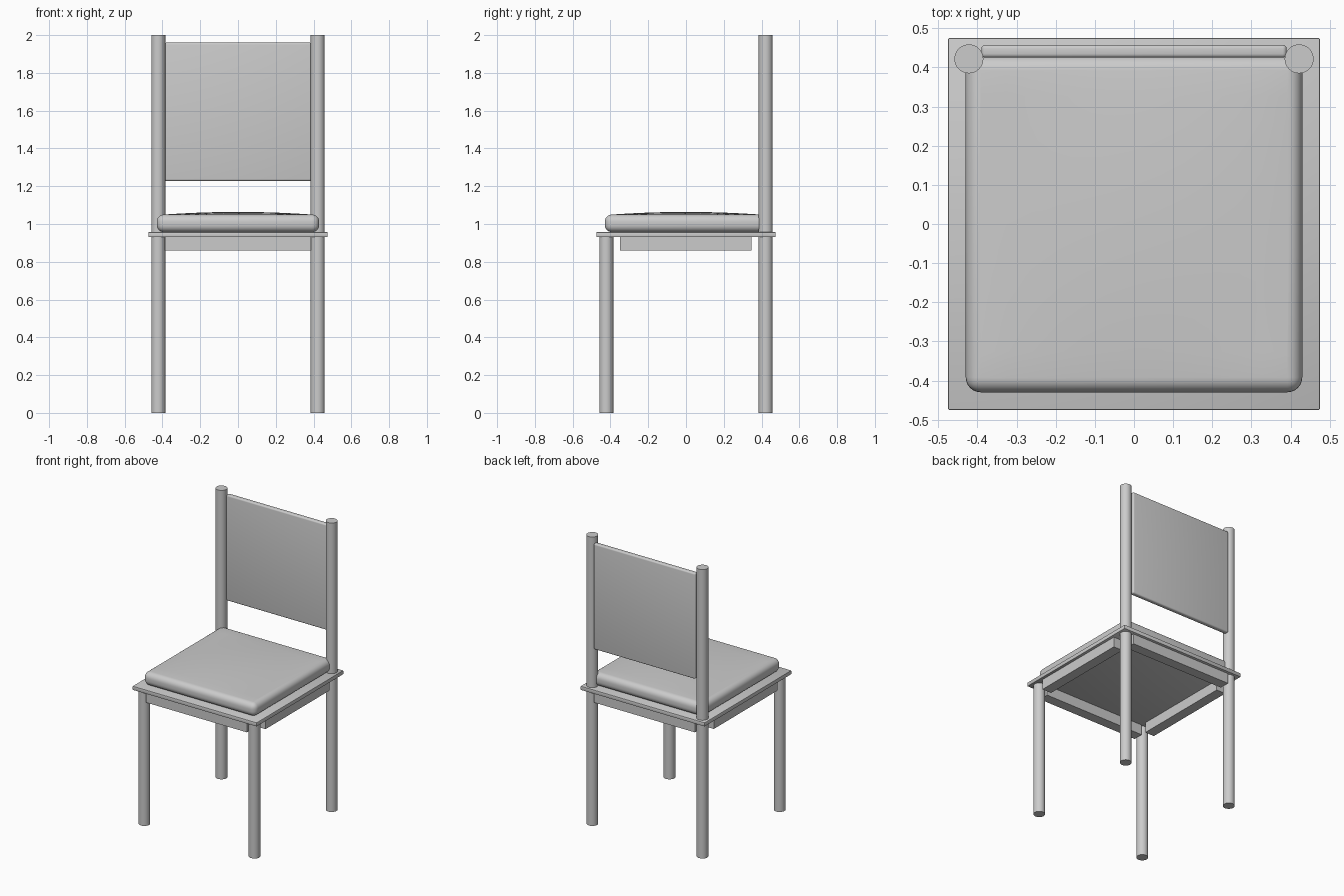
import bpy, bmesh

if "Cube" in bpy.data.objects:
    bpy.data.objects.remove(bpy.data.objects["Cube"])

LEG = 0.422      # leg axis offset
R = 0.037        # leg radius


def finish(name, bm, smooth=True):
    mesh = bpy.data.meshes.new(name)
    bm.to_mesh(mesh)
    bm.free()
    ob = bpy.data.objects.new(name, mesh)
    bpy.context.collection.objects.link(ob)
    if smooth:
        bpy.ops.object.select_all(action='DESELECT')
        ob.select_set(True)
        bpy.context.view_layer.objects.active = ob
        bpy.ops.object.shade_smooth_by_angle()
    return ob


def box_bmesh(lo, hi, bevel=0.0, segments=4):
    bm = bmesh.new()
    bmesh.ops.create_cube(bm, size=1)
    for v in bm.verts:
        for i in range(3):
            v.co[i] = lo[i] if v.co[i] < 0 else hi[i]
    if bevel:
        bmesh.ops.bevel(bm, geom=bm.edges[:], offset=bevel, segments=segments,
                        profile=0.5, affect='EDGES')
    return bm


def post(name, x, y, top):
    bm = bmesh.new()
    bmesh.ops.create_cone(bm, cap_ends=True, segments=32, radius1=R, radius2=R, depth=top)
    bmesh.ops.translate(bm, verts=bm.verts[:], vec=(x, y, top / 2))
    finish(name, bm)


# legs: the back pair runs up to carry the backrest
for side, s in (("left", -1), ("right", 1)):
    post(f"front_leg_{side}", s * LEG, -LEG, 0.935)
    post(f"back_post_{side}", s * LEG, LEG, 2.0)

# seat board
finish("seat_board", box_bmesh((-0.475, -0.475, 0.93), (0.475, 0.475, 0.957), 0.003, 2))

# aprons under the seat, between the legs
for a, b in (("front", "left"), ("back", "right")):
    c = -0.421 if a == "front" else 0.421
    finish(f"apron_{a}", box_bmesh((-0.387, c - 0.035, 0.86), (0.387, c + 0.035, 0.932)), False)
    finish(f"apron_{b}", box_bmesh((c - 0.035, -0.35, 0.86), (c + 0.035, 0.347, 0.932)), False)

# cushion: rounded slab with a slightly domed top
W, B = 0.43, 0.038
bm = box_bmesh((-W, -W, 0.957), (W, W, 1.05), B, 6)
top = max(bm.faces, key=lambda f: f.calc_area() * (f.normal.z > 0.9))
bmesh.ops.subdivide_edges(bm, edges=top.edges[:], cuts=11, use_grid_fill=True)
inner = W - B
for v in bm.verts:
    if v.co.z > 1.0499:
        u, w = v.co.x / inner, v.co.y / inner
        v.co.z += 0.014 * max(0, 1 - u * u) * max(0, 1 - w * w)
finish("cushion", bm)

# backrest panel
finish("backrest", box_bmesh((-0.39, 0.425, 1.228), (0.39, 0.458, 1.96), 0.01, 4))
